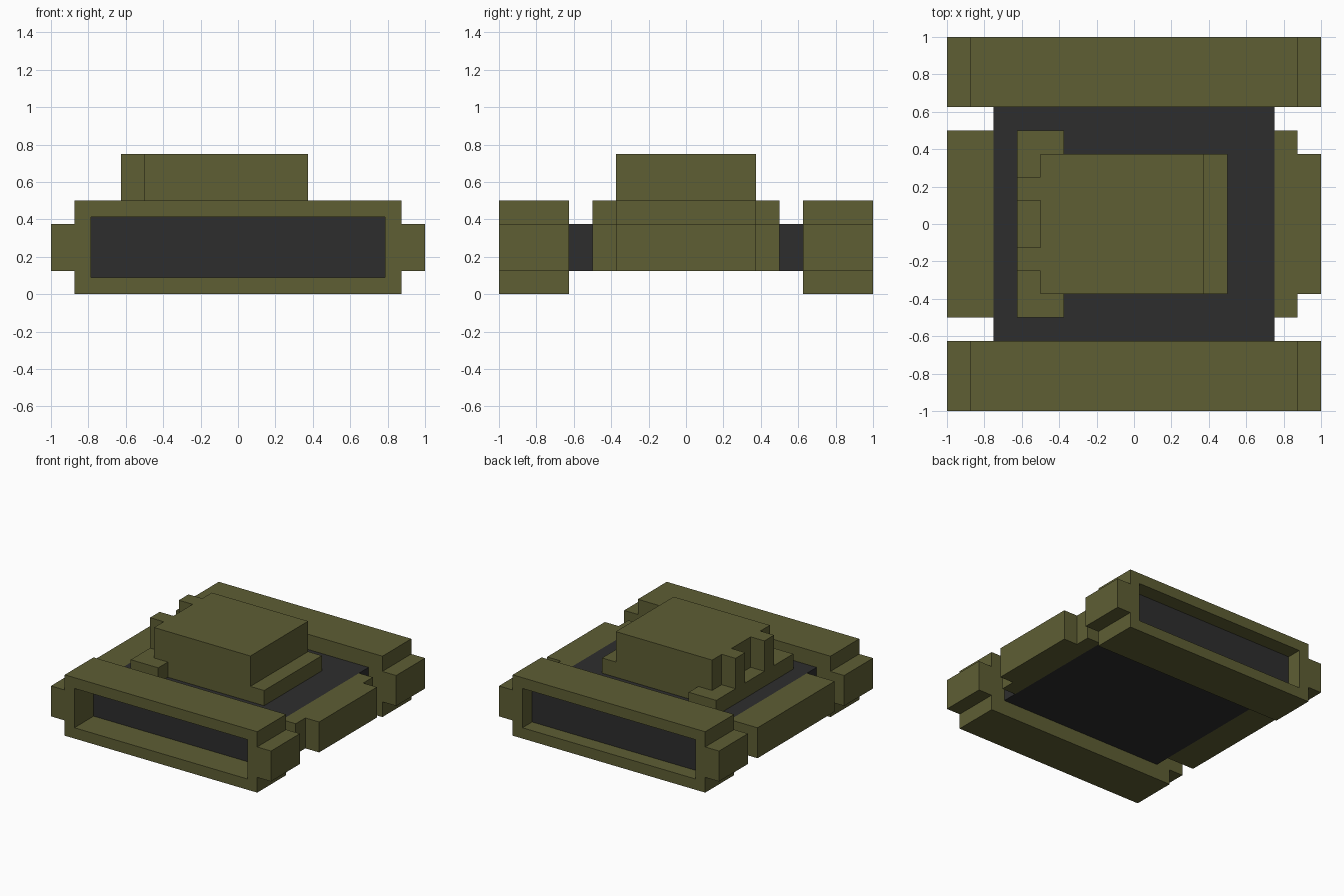
import bpy
import bmesh

cube = bpy.data.objects.get("Cube")
if cube:
    bpy.data.objects.remove(cube, do_unlink=True)


def make_material(name, rgb):
    mat = bpy.data.materials.new(name)
    mat.use_nodes = True
    mat.diffuse_color = (*rgb, 1)
    mat.node_tree.nodes["Principled BSDF"].inputs["Base Color"].default_value = (*rgb, 1)
    return mat


OLIVE = make_material("olive green", (0.112, 0.112, 0.034))
DARK = make_material("charcoal", (0.027, 0.027, 0.027))
U = 0.125  # block unit: all outlines and heights below are counted in it


def finish(name, bm, mats):
    bmesh.ops.recalc_face_normals(bm, faces=bm.faces)
    mesh = bpy.data.meshes.new(name)
    bm.to_mesh(mesh)
    bm.free()
    for mat in mats:
        mesh.materials.append(mat)
    obj = bpy.data.objects.new(name, mesh)
    bpy.context.collection.objects.link(obj)
    return obj


def prism_mesh(outline, low, high):
    """Extrude a plan outline from one height to another."""
    bm = bmesh.new()
    base = bm.faces.new([bm.verts.new((x * U, y * U, low * U)) for x, y in outline])
    top = bmesh.ops.extrude_face_region(bm, geom=[base])["geom"]
    verts = [g for g in top if isinstance(g, bmesh.types.BMVert)]
    bmesh.ops.translate(bm, verts=verts, vec=(0, 0, (high - low) * U))
    bmesh.ops.recalc_face_normals(bm, faces=bm.faces)
    return bm


def rect(x0, x1, y0, y1):
    return [(x0, y0), (x1, y0), (x1, y1), (x0, y1)]


def mirrored(half):
    """Complete an outline that is symmetric across y = 0."""
    return half + [(x, -y) for x, y in reversed(half)]


def prism(name, outline, low, high, mat=OLIVE):
    return finish(name, prism_mesh(outline, low, high), [mat])


# Side housings, each with a recessed dark window and an end lug at both ends
for label, side, depth in (("front", -1, 2), ("back", 1, 1)):
    y0, y1 = sorted((side * 5, side * 8))
    bm = prism_mesh(rect(-7, 7, y0, y1), 0, 4)
    window = next(f for f in bm.faces if f.normal.y * side > 0.9)
    bmesh.ops.inset_region(bm, faces=[window], thickness=U)
    # Push the window in, leaving a step of walls around it
    pushed = bmesh.ops.extrude_face_region(bm, geom=[window])["geom"]
    bmesh.ops.delete(bm, geom=[window], context='FACES_ONLY')
    floor = next(g for g in pushed if isinstance(g, bmesh.types.BMFace))
    floor.material_index = 1
    bmesh.ops.translate(bm, verts=floor.verts[:], vec=(0, -side * depth * U, 0))
    finish(label + "_housing", bm, [OLIVE, DARK])
    for end, x0 in (("right", -8), ("left", 7)):
        prism(f"{label}_{end}_lug", rect(x0, x0 + 1, y0, y1), 1, 3)

# Dark hull between the housings
prism("hull", rect(-6, 6, -5, 5), 1, 3, DARK)

# End plates of the hull, one plain and one stepped
prism("right_end_plate", rect(-8, -6, -4, 4), 1, 3)
prism("left_end_plate", mirrored([(6, 4), (7, 4), (7, 3), (8, 3)]), 1, 3)

# Turret: wide footing, then an upper block with two tabs
prism("turret_footing", mirrored([(-5, 4), (-3, 4), (-3, 3), (4, 3)]), 3, 4)
prism("turret_block", mirrored([(-4, 1), (-5, 1), (-5, 2), (-4, 2), (-4, 3), (3, 3)]), 4, 6)
